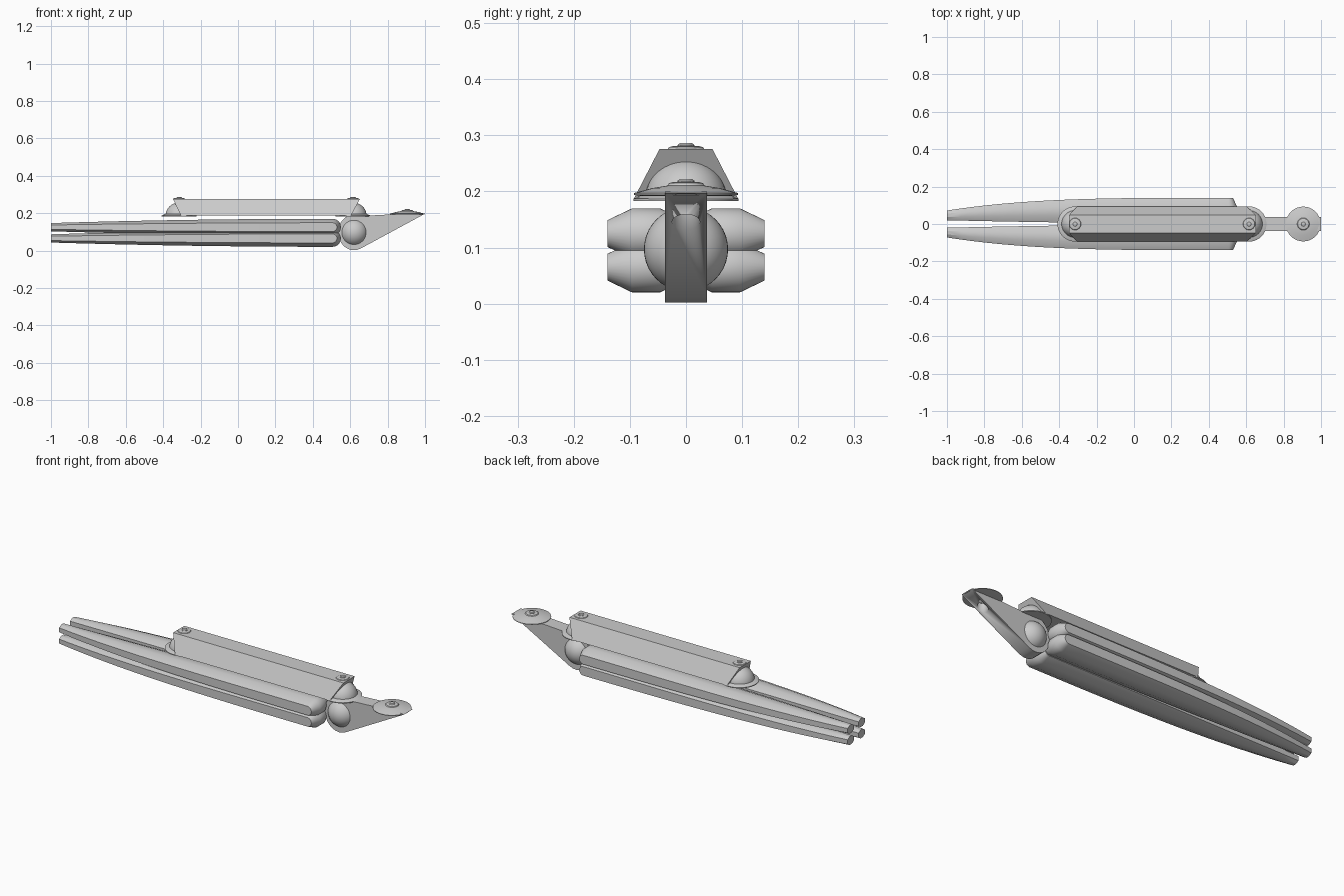
import bpy, bmesh, math
from mathutils import Matrix

cube = bpy.data.objects.get("Cube")
if cube:
    bpy.data.objects.remove(cube)

grey = bpy.data.materials.new("plain_grey")
grey.use_nodes = True
COLOUR = (0.6, 0.6, 0.6, 1)
grey.diffuse_color = COLOUR
grey.node_tree.nodes["Principled BSDF"].inputs["Base Color"].default_value = COLOUR


def finish(name, bm, angle=35):
    bmesh.ops.remove_doubles(bm, verts=bm.verts, dist=1e-5)
    bmesh.ops.recalc_face_normals(bm, faces=bm.faces)
    mesh = bpy.data.meshes.new(name)
    bm.to_mesh(mesh)
    bm.free()
    mesh.materials.append(grey)
    obj = bpy.data.objects.new(name, mesh)
    bpy.context.collection.objects.link(obj)
    bpy.ops.object.select_all(action='DESELECT')
    obj.select_set(True)
    bpy.context.view_layer.objects.active = obj
    bpy.ops.object.shade_smooth_by_angle(angle=math.radians(angle))
    return obj


def lathe(name, profile, x, z, steps=40):
    """Turn a radius/height profile around a vertical axis."""
    bm = bmesh.new()
    verts = [bm.verts.new((r, 0, h)) for r, h in profile]
    edges = [bm.edges.new(pair) for pair in zip(verts, verts[1:])]
    bmesh.ops.spin(bm, geom=verts + edges, cent=(0, 0, 0), axis=(0, 0, 1),
                   angle=math.tau, steps=steps, use_duplicate=False)
    bmesh.ops.translate(bm, verts=bm.verts, vec=(x, 0, z))
    return finish(name, bm)


def finger(name, side, z):
    """Long tapering bar: bevelled stadium outlines stacked across its width."""
    bm = bmesh.new()
    stations = [-1 + 1.505 * i / 20 for i in range(21)]
    loops = []
    for t, scale in ((0, 0.53), (0.32, 1), (0.68, 1), (1, 0.53)):
        top = []
        for x in stations:
            s = (0.505 - x) / 1.505
            top.append((x, s, (0.045 - 0.023 * s ** 2) * scale))
        r = 0.045 * scale
        for i in range(1, 9):
            a = math.pi / 2 * (1 - i / 8.5)
            top.append((0.505 + r * math.cos(a), 0, r * math.sin(a)))
        ring = []
        for x, s, h in top + [(x, s, -h) for x, s, h in reversed(top)]:
            inner = 0.002 + 0.018 * s ** 2
            outer = 0.14 - 0.068 * s ** 3.5
            ring.append(bm.verts.new((x, side * (inner + (outer - inner) * t), z + h)))
        loops.append(ring)
    n = len(loops[0])
    for a, b in zip(loops, loops[1:]):
        for i in range(n):
            j = (i + 1) % n
            bm.faces.new((a[i], a[j], b[j], b[i]))
    for ring in (loops[0], loops[-1]):
        for i in range(n // 2 - 1):
            bm.faces.new((ring[i], ring[i + 1], ring[n - 2 - i], ring[n - 1 - i]))
    return finish(name, bm, 30)


def bolt(name, x, z):
    """Washer ring with a small raised stud."""
    lathe(name + "_washer", [(0, 0), (0.033, 0), (0.03, 0.004), (0.022, 0.006), (0, 0.006)], x, z, 24)
    lathe(name + "_stud", [(0, 0), (0.015, 0), (0.015, 0.008), (0.011, 0.011), (0, 0.011)], x, z, 16)


# Four long fingers
for side, word in ((1, "back"), (-1, "front")):
    finger("upper_" + word + "_finger", side, 0.125)
    finger("lower_" + word + "_finger", side, 0.065)

# Joint ball
bm = bmesh.new()
bmesh.ops.create_uvsphere(bm, u_segments=40, v_segments=20, radius=0.075,
                          matrix=Matrix.Translation((0.62, 0, 0.097)))
finish("joint_ball", bm)

# Wedge-shaped arm with a rounded heel
outline = [(1.0, 0.197), (0.985, 0.2), (0.83, 0.194), (0.7, 0.187)]
for i in range(17):
    a = math.radians(80 + i * 217 / 16)
    outline.append((0.62 + 0.085 * math.cos(a), 0.097 + 0.095 * math.sin(a)))
bm = bmesh.new()
face = bm.faces.new([bm.verts.new((x, -0.037, z)) for x, z in outline])
ext = bmesh.ops.extrude_face_region(bm, geom=[face])
bmesh.ops.translate(bm, vec=(0, 0.074, 0),
                    verts=[v for v in ext["geom"] if isinstance(v, bmesh.types.BMVert)])
arm = finish("wedge_arm", bm)

# Bolt recess bored up into the arm
bore = lathe("bore_cutter", [(0, -0.1), (0.025, -0.1), (0.025, 0.183), (0, 0.188)], 0.905, 0, 24)
bore.hide_render = True
bore.hide_viewport = True
cut = arm.modifiers.new("bore", 'BOOLEAN')
cut.operation = 'DIFFERENCE'
cut.object = bore
cut.solver = 'EXACT'

# Round foot plate
lathe("foot_plate", [(0, 0.192), (0.08, 0.192), (0.093, 0.194), (0.093, 0.197),
                     (0.06, 0.206), (0.03, 0.211), (0, 0.212)], 0.905, 0)
bolt("foot_bolt", 0.905, 0.211)

# Tapered cover with undercut ends
bm = bmesh.new()
rows = []
for x0, x1, y, z in ((-0.305, 0.604, 0.093, 0.187), (-0.348, 0.652, 0.047, 0.276)):
    rows.append([bm.verts.new((x, w, z)) for x, w in ((x0, -y), (x1, -y), (x1, y), (x0, y))])
low, high = rows
bm.faces.new(low)
bm.faces.new(high)
for i in range(4):
    j = (i + 1) % 4
    bm.faces.new((low[i], low[j], high[j], high[i]))
finish("long_cover", bm)

# Dome, flange and bolt at each end of the cover
for x, word in ((-0.315, "right"), (0.615, "left")):
    arc = [(0.073 * math.cos(math.pi / 24 * i), 0.073 * math.sin(math.pi / 24 * i)) for i in range(13)]
    lathe(word + "_dome", [(0, 0)] + arc, x, 0.184)
    lathe(word + "_flange", [(0, 0), (0.094, 0), (0.094, 0.004), (0.075, 0.012), (0, 0.012)], x, 0.183)
    bolt(word + "_bolt", x, 0.275)
